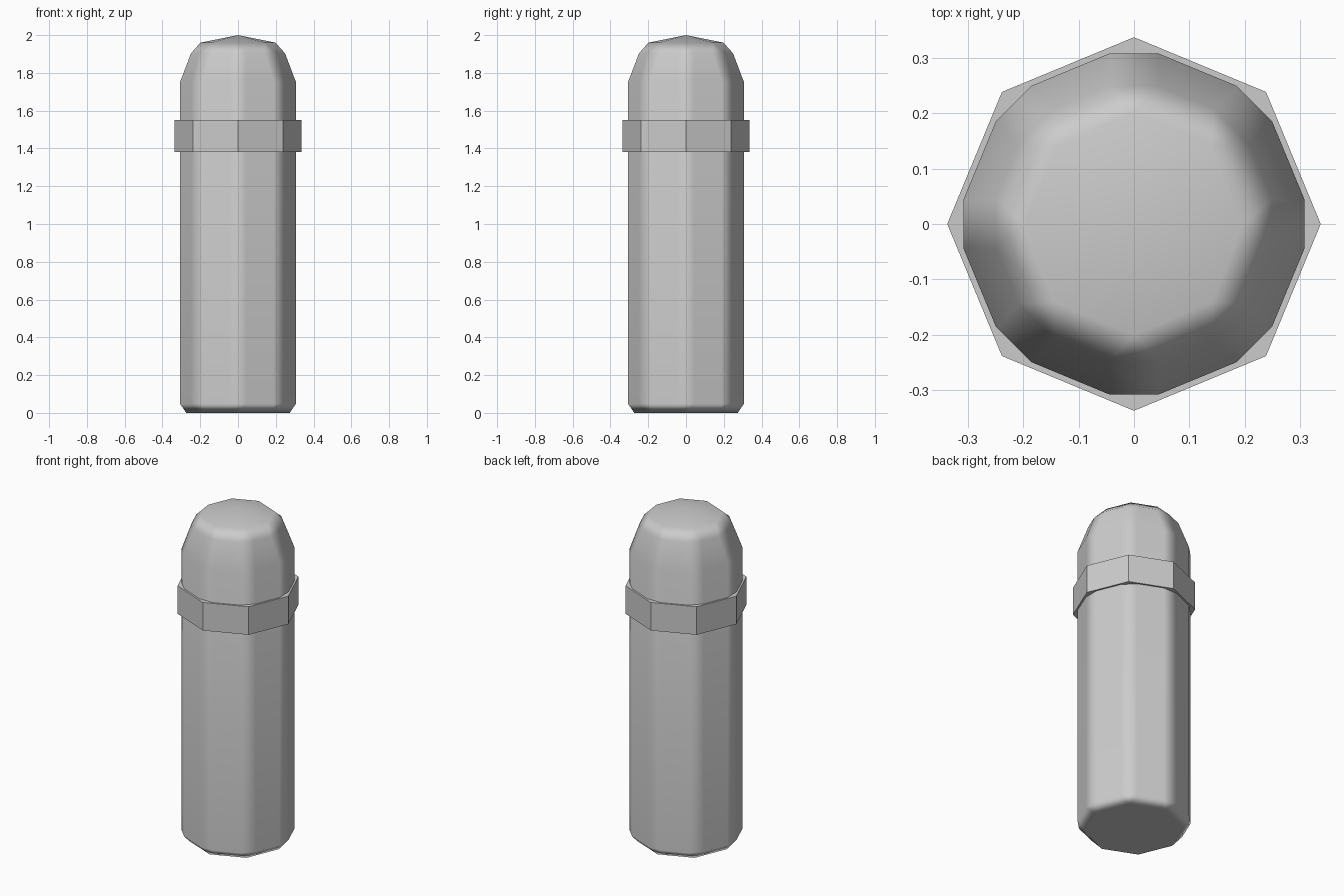
import bpy, bmesh
from math import cos, sin, pi

cube = bpy.data.objects.get("Cube")
if cube:
    bpy.data.objects.remove(cube, do_unlink=True)

SIDES = 8


def make_material(name, value):
    mat = bpy.data.materials.new(name)
    mat.use_nodes = True
    colour = (value, value, value, 1)
    mat.diffuse_color = colour
    mat.node_tree.nodes["Principled BSDF"].inputs["Base Color"].default_value = colour
    return mat


def lathe(name, profile, mat, apex=None, smooth=False):
    """Stack octagonal rings of (radius, height); close with a flat or pointed top."""
    bm = bmesh.new()
    rings = [[bm.verts.new((r * cos(2 * pi * i / SIDES), r * sin(2 * pi * i / SIDES), z))
              for i in range(SIDES)] for r, z in profile]
    for low, high in zip(rings, rings[1:]):
        for i in range(SIDES):
            j = (i + 1) % SIDES
            bm.faces.new((low[i], low[j], high[j], high[i]))
    bm.faces.new(rings[0][::-1])
    if apex is None:
        bm.faces.new(rings[-1])
    else:
        tip = bm.verts.new((0, 0, apex))
        for i in range(SIDES):
            bm.faces.new((rings[-1][i], rings[-1][(i + 1) % SIDES], tip))
    for face in bm.faces:
        face.smooth = smooth
    mesh = bpy.data.meshes.new(name)
    bm.to_mesh(mesh)
    bm.free()
    mesh.materials.append(mat)
    obj = bpy.data.objects.new(name, mesh)
    bpy.context.collection.objects.link(obj)
    return obj


grey = make_material("plain grey", 0.6)

# Post body: straight shaft, tapered head and shallow pointed cap, with chamfered edges
body = lathe("post_body", [(0.326, 0), (0.326, 1.75), (0.25, 1.95)], grey,
             apex=2.0, smooth=True)
bevel = body.modifiers.new("soft_edges", 'BEVEL')
bevel.width = 0.0485
bevel.segments = 1
bevel.limit_method = 'ANGLE'
bevel.angle_limit = pi / 6
bevel.harden_normals = True

# Flat-sided collar around the upper shaft
lathe("collar", [(0.337, 1.38), (0.337, 1.55)], grey)
